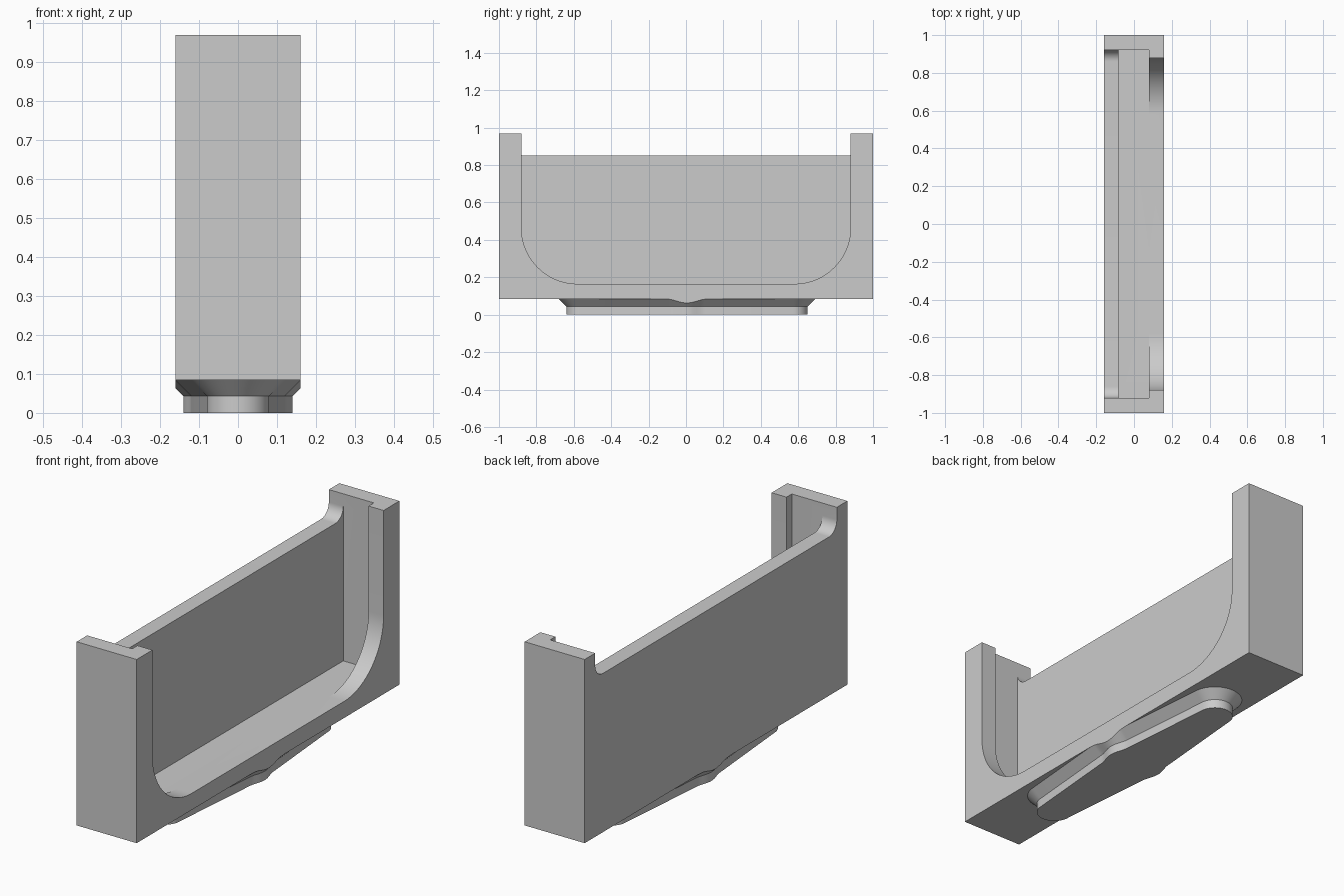
import bpy
import bmesh
from math import cos, sin, pi
from mathutils import Vector

cube = bpy.data.objects.get("Cube")
if cube:
    bpy.data.objects.remove(cube, do_unlink=True)

grey = bpy.data.materials.new("plain grey")
grey.use_nodes = True
colour = (0.6, 0.6, 0.6, 1)
grey.diffuse_color = colour
grey.node_tree.nodes["Principled BSDF"].inputs["Base Color"].default_value = colour


def add_object(name, bm):
    bmesh.ops.recalc_face_normals(bm, faces=bm.faces)
    mesh = bpy.data.meshes.new(name)
    bm.to_mesh(mesh)
    bm.free()
    mesh.materials.append(grey)
    obj = bpy.data.objects.new(name, mesh)
    bpy.context.collection.objects.link(obj)
    return obj


def prism(name, outline, x0, x1):
    """Extrude a (y, z) outline from x0 to x1."""
    bm = bmesh.new()
    face = bm.faces.new([bm.verts.new((x0, y, z)) for y, z in outline])
    moved = bmesh.ops.extrude_face_region(bm, geom=[face])["geom"]
    verts = [v for v in moved if isinstance(v, bmesh.types.BMVert)]
    bmesh.ops.translate(bm, verts=verts, vec=(x1 - x0, 0, 0))
    return add_object(name, bm)


def trough(half, bottom, radius, top=1.5, steps=16):
    """U outline with rounded lower corners."""
    right = [(half, top)]
    if radius:
        for i in range(steps + 1):
            a = pi / 2 * i / steps
            right.append((half - radius + radius * cos(a),
                          bottom + radius - radius * sin(a)))
    else:
        right.append((half, bottom))
    return right + [(-y, z) for y, z in reversed(right)]


def smooth(obj):
    bpy.ops.object.select_all(action="DESELECT")
    obj.select_set(True)
    bpy.context.view_layer.objects.active = obj
    bpy.ops.object.shade_smooth_by_angle(angle=0.5)


# Holder body: solid block with slot, rounded front opening and low back wall
body = prism("holder_body", [(-1, 0.085), (1, 0.085), (1, 0.97), (-1, 0.97)], -0.16, 0.16)
cutters = [
    prism("slot_cutter", trough(0.92, 0.165, 0), -0.083, 0.08),
    prism("opening_cutter", trough(0.88, 0.165, 0.3, steps=24), 0.0, 0.3),
    prism("back_wall_cutter", trough(0.92, 0.85, 0.06), -0.3, 0.0),
]
bpy.context.view_layer.objects.active = body
for cutter in cutters:
    cutter.hide_render = True
    mod = body.modifiers.new("cut", "BOOLEAN")
    mod.operation = "DIFFERENCE"
    mod.solver = "EXACT"
    mod.object = cutter
    bpy.ops.object.modifier_apply(modifier=mod.name)
    bpy.data.objects.remove(cutter, do_unlink=True)
smooth(body)

# Foot outline: tapered sides, round ends and a small bump at the middle
END, REACH, SIDE, BUMP = 0.08, 0.565, 0.12, 0.1
quarter = [Vector((END * sin(pi / 2 * i / 12), REACH + END * cos(pi / 2 * i / 12)))
           for i in range(13)]
for i in range(13):
    y = BUMP * (1 - i / 12)
    quarter.append(Vector((SIDE + 0.01 * (1 + cos(pi * y / BUMP)), y)))
half = quarter + [Vector((p.x, -p.y)) for p in reversed(quarter[:-1])]
outline = half + [Vector((-p.x, p.y)) for p in reversed(half[1:-1])]


def offset_ring(bm, dist, z):
    verts = []
    for i, p in enumerate(outline):
        along = outline[(i + 1) % len(outline)] - outline[i - 1]
        out = Vector((-along.y, along.x)).normalized()
        q = p + out * dist
        verts.append(bm.verts.new((q.x, q.y + 0.005, z)))
    return verts


# Foot: straight sole with a sloping flare trimmed flush with the body sides
bm = bmesh.new()
rings = [offset_ring(bm, d, z) for d, z in ((0, 0), (0, 0.043), (0.043, 0.086))]
for low, high in zip(rings, rings[1:]):
    for i in range(len(low)):
        j = (i + 1) % len(low)
        bm.faces.new((low[i], low[j], high[j], high[i]))
bm.faces.new(rings[0])
bm.faces.new(rings[-1])
for side in (1, -1):
    bmesh.ops.bisect_plane(bm, geom=bm.verts[:] + bm.edges[:] + bm.faces[:],
                           plane_co=(0.16 * side, 0, 0), plane_no=(side, 0, 0),
                           clear_outer=True)
    bmesh.ops.holes_fill(bm, edges=[e for e in bm.edges if e.is_boundary], sides=0)
# check outward direction of the flare is kept by the recalculated normals
foot = add_object("foot", bm)
smooth(foot)
